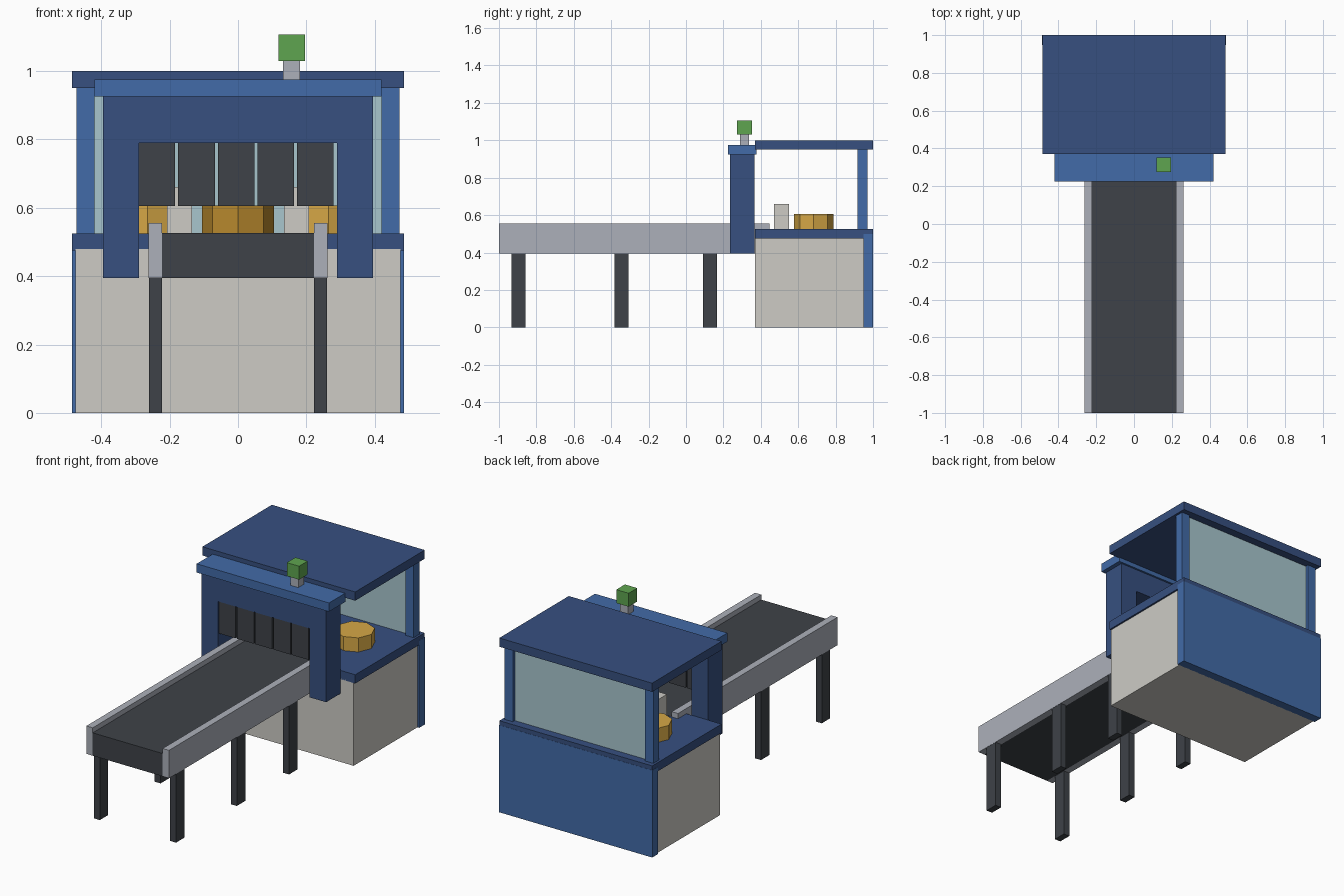
import bpy, bmesh
from mathutils import Matrix

if "Cube" in bpy.data.objects:
    bpy.data.objects.remove(bpy.data.objects["Cube"])


def material(name, r, g, b):
    """Flat colour from 0-255 sRGB values."""
    lin = [((c / 255 + 0.055) / 1.055) ** 2.4 for c in (r, g, b)]
    m = bpy.data.materials.new(name)
    m.diffuse_color = (*lin, 1)
    m.use_nodes = True
    m.node_tree.nodes["Principled BSDF"].inputs["Base Color"].default_value = m.diffuse_color
    return m


NAVY = material("navy", 55, 80, 128)
BLUE = material("mid_blue", 66, 107, 168)
BEIGE = material("warm_white", 205, 203, 197)
GREY = material("light_grey", 172, 176, 186)
DARK = material("charcoal", 62, 66, 72)
GLASS = material("pale_glass", 168, 198, 206)
GOLD = material("gold", 214, 168, 70)
OCHRE = material("ochre", 184, 137, 45)
GREEN = material("green", 95, 165, 80)


def finish(name, bm, mat):
    bmesh.ops.recalc_face_normals(bm, faces=bm.faces)
    me = bpy.data.meshes.new(name)
    bm.to_mesh(me)
    bm.free()
    me.materials.append(mat)
    ob = bpy.data.objects.new(name, me)
    bpy.context.collection.objects.link(ob)
    return ob


def box(name, mat, x, y, z):
    """Box from (min, max) pairs."""
    bm = bmesh.new()
    bmesh.ops.create_cube(bm, size=1)
    for v in bm.verts:
        v.co = [(a + b) / 2 + c * (b - a) for c, (a, b) in zip(v.co, (x, y, z))]
    return finish(name, bm, mat)


def pair(name, mat, x, y, z):
    """Mirrored left and right boxes."""
    box(name + "_right", mat, x, y, z)
    box(name + "_left", mat, (-x[1], -x[0]), y, z)


def octagon(name, mat, cx, cy, r, z0, z1):
    """Eight-sided prism with corners on the axes."""
    bm = bmesh.new()
    bmesh.ops.create_cone(bm, cap_ends=True, segments=8, radius1=r, radius2=r,
                          depth=z1 - z0,
                          matrix=Matrix.Translation((cx, cy, (z0 + z1) / 2)))
    finish(name, bm, mat)


# Cabinet, counter and roof
box("cabinet", BEIGE, (-0.475, 0.475), (0.37, 0.95), (0, 0.48))
box("back_panel", BLUE, (-0.486, 0.486), (0.948, 1.0), (0, 0.50))
box("counter", NAVY, (-0.485, 0.485), (0.37, 0.999), (0.475, 0.525))
box("roof", NAVY, (-0.485, 0.485), (0.37, 1.0), (0.95, 1.0))
pair("back_post", BLUE, (0.42, 0.472), (0.918, 0.97), (0.52, 0.955))
box("back_window", GLASS, (-0.425, 0.425), (0.938, 0.952), (0.52, 0.955))

# Entry arch: one extruded profile
bm = bmesh.new()
outline = [(-0.395, 0.395), (-0.29, 0.395), (-0.29, 0.79), (0.29, 0.79),
           (0.29, 0.395), (0.395, 0.395), (0.395, 0.93), (-0.395, 0.93)]
front = [bm.verts.new((x, 0.235, z)) for x, z in outline]
back = [bm.verts.new((x, 0.365, z)) for x, z in outline]
bm.faces.new(front)
bm.faces.new(back)
for i in range(8):
    j = (i + 1) % 8
    bm.faces.new((front[i], front[j], back[j], back[i]))
finish("entry_arch", bm, NAVY)
box("arch_cap", BLUE, (-0.42, 0.42), (0.225, 0.376), (0.925, 0.975))

# Curtain strips
for i in range(5):
    x = -0.291 + i * 0.116
    box(f"curtain_strip_{i + 1}", DARK, (x, x + 0.107), (0.24, 0.252), (0.605, 0.795))

# Signal beacon
box("beacon_stem", GREY, (0.131, 0.181), (0.288, 0.338), (0.97, 1.035))
box("beacon_light", GREEN, (0.118, 0.196), (0.274, 0.352), (1.03, 1.107))

# Conveyor
box("belt", DARK, (-0.222, 0.222), (-1.0, 0.447), (0.395, 0.526))
pair("side_rail", GREY, (0.222, 0.262), (-1.0, 0.447), (0.395, 0.555))
for i, y in enumerate((-0.896, -0.345, 0.128)):
    pair(f"conveyor_leg_{i + 1}", DARK, (0.223, 0.261), (y - 0.038, y + 0.038), (0, 0.397))

# Trays and blocks on the counter
for n, cx, m in (("left", -0.264, GOLD), ("middle", 0, OCHRE), ("right", 0.264, GOLD)):
    octagon("round_tray_" + n, m, cx, 0.683, 0.105, 0.52, 0.606)
pair("counter_block", BEIGE, (0.134, 0.208), (0.47, 0.55), (0.52, 0.66))
